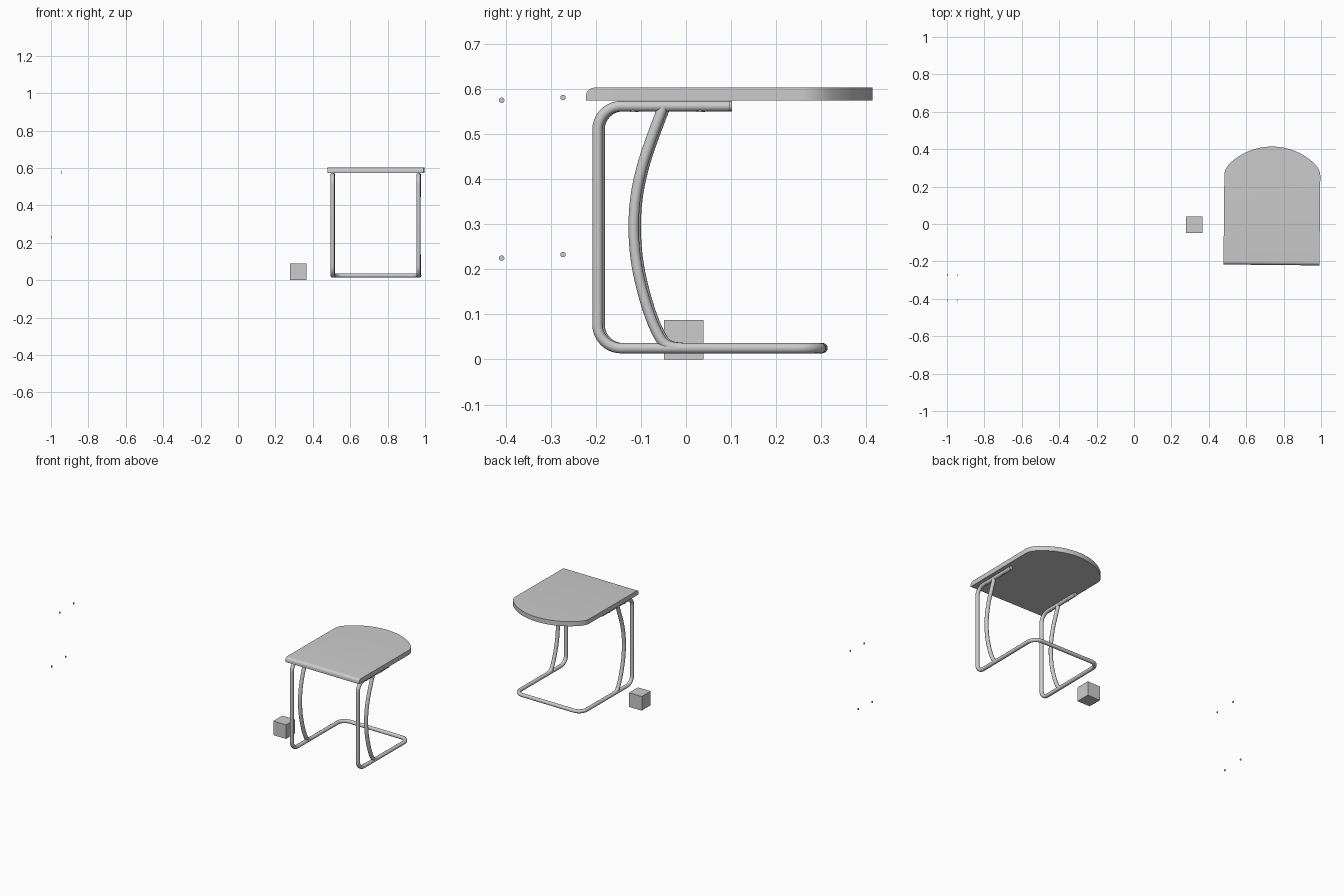
import bpy, bmesh, math
from mathutils import Vector, Matrix

if "Cube" in bpy.data.objects:
    bpy.data.objects.remove(bpy.data.objects["Cube"])

CX = 0.737                      # table centre line
TURN = Matrix.Translation((CX, 0, 0)) @ Matrix.Rotation(-0.01, 4, 'Z')
RAIL_X, R = 0.2295, 0.0115


def smooth(ob, angle=35):
    bpy.ops.object.select_all(action='DESELECT')
    ob.select_set(True)
    bpy.context.view_layer.objects.active = ob
    bpy.ops.object.shade_smooth_by_angle(angle=math.radians(angle))


def mesh_object(name, bm, matrix=None):
    bmesh.ops.recalc_face_normals(bm, faces=bm.faces)
    if matrix:
        bm.transform(matrix)
    me = bpy.data.meshes.new(name)
    bm.to_mesh(me)
    bm.free()
    ob = bpy.data.objects.new(name, me)
    bpy.context.collection.objects.link(ob)
    return ob


def tube(name, pts, kind='POLY'):
    cu = bpy.data.curves.new(name, 'CURVE')
    cu.dimensions = '3D'
    cu.bevel_depth = R
    cu.bevel_resolution = 6
    cu.use_fill_caps = True
    sp = cu.splines.new(kind)
    sp.points.add(len(pts) - 1)
    for p, co in zip(sp.points, pts):
        p.co = (*(TURN @ Vector(co)), 1)
    if kind == 'NURBS':
        sp.order_u = 3
        sp.use_endpoint_u = True
        sp.resolution_u = 4
    ob = bpy.data.objects.new(name, cu)
    bpy.context.collection.objects.link(ob)
    bpy.ops.object.select_all(action='DESELECT')
    ob.select_set(True)
    bpy.context.view_layer.objects.active = ob
    bpy.ops.object.convert(target='MESH')
    smooth(bpy.context.object, 50)


def rounded(corners, radius, n=10):
    """Replace each right-angled corner of a path with an arc."""
    c = [Vector(p) for p in corners]
    out = [c[0]]
    for a, b, d in zip(c, c[1:], c[2:]):
        u, v = (a - b).normalized(), (d - b).normalized()
        mid = b + (u + v) * radius
        for i in range(n + 1):
            t = math.pi / 2 * i / n
            out.append(mid - v * radius * math.cos(t) - u * radius * math.sin(t))
    return out + [c[-1]]


def cylinder(name, loc, axis, radius, depth, matrix=None):
    bm = bmesh.new()
    rot = Vector((0, 0, 1)).rotation_difference(Vector(axis)).to_matrix().to_4x4()
    bmesh.ops.create_cone(bm, cap_ends=True, segments=20, radius1=radius, radius2=radius,
                          depth=depth, matrix=Matrix.Translation(loc) @ rot)
    smooth(mesh_object(name, bm, matrix))


# Table top: straight sides, curved back, rounded front upper edge
HW, FRONT, SIDE, APEX, Z0, Z1 = 0.2565, -0.219, 0.29, 0.414, 0.574, 0.603
h = APEX - SIDE
rad = (HW * HW + h * h) / (2 * h)
amax = math.asin(HW / rad) - 0.12
arc = [Vector((rad * math.sin(a), APEX - rad + rad * math.cos(a)))
       for a in (amax - 2 * amax * i / 32 for i in range(33))]
p0, p1, p2 = Vector((HW, SIDE - 0.03)), Vector((HW, SIDE)), arc[0]
fillet = [p0 * (1 - t) ** 2 + p1 * 2 * t * (1 - t) + p2 * t * t for t in (0, .2, .4, .6, .8)]
outline = ([Vector((-HW, FRONT)), Vector((HW, FRONT))] + fillet + arc
           + [Vector((-p.x, p.y)) for p in reversed(fillet)])
bm = bmesh.new()
face = bm.faces.new([bm.verts.new((p.x, p.y, Z0)) for p in outline])
ext = bmesh.ops.extrude_face_region(bm, geom=[face])
bmesh.ops.translate(bm, vec=(0, 0, Z1 - Z0),
                    verts=[g for g in ext['geom'] if isinstance(g, bmesh.types.BMVert)])
edge = [e for e in bm.edges
        if all(v.co.z > Z0 + 0.01 and v.co.y < FRONT + 0.001 for v in e.verts)]
bmesh.ops.bevel(bm, geom=edge, offset=0.018, segments=8, profile=0.5, affect='EDGES')
smooth(mesh_object("table_top", bm, TURN))

# Continuous bent tube frame
half = [(-RAIL_X, 0.10, 0.562), (-RAIL_X, -0.194, 0.562),
        (-RAIL_X, -0.194, 0.025), (-RAIL_X, 0.301, 0.025)]
path = half + [(-x, y, z) for x, y, z in reversed(half)]
tube("tube_frame", rounded(path, 0.052))

# Bowed braces and rail screws on both sides
brace = [(-0.048, 0.562), (-0.072, 0.50), (-0.096, 0.43), (-0.111, 0.36), (-0.115, 0.29),
         (-0.110, 0.22), (-0.095, 0.15), (-0.076, 0.09), (-0.060, 0.055), (-0.047, 0.034),
         (-0.025, 0.026), (0.0, 0.025)]
for side, sx in (("left", -1), ("right", 1)):
    tube(side + "_brace", [(sx * RAIL_X, y, z) for y, z in brace], 'NURBS')
    for i, y in enumerate((-0.115, 0.033)):
        cylinder(f"{side}_rail_screw_{i + 1}", (sx * RAIL_X, y, 0.553), (0, 0, 1),
                 0.007, 0.008, TURN)

# Loose cube beside the table
bm = bmesh.new()
bmesh.ops.create_cube(bm, size=0.088, matrix=Matrix.Translation((0.322, -0.005, 0.044)))
mesh_object("cube_block", bm)

# Four small discs standing apart on the left
for i, loc in enumerate([(-0.943, -0.409, 0.575), (-0.943, -0.273, 0.581),
                         (-0.998, -0.409, 0.225), (-0.998, -0.273, 0.233)]):
    cylinder(f"small_disc_{i + 1}", loc, (1, 0, 0), 0.006, 0.004)
